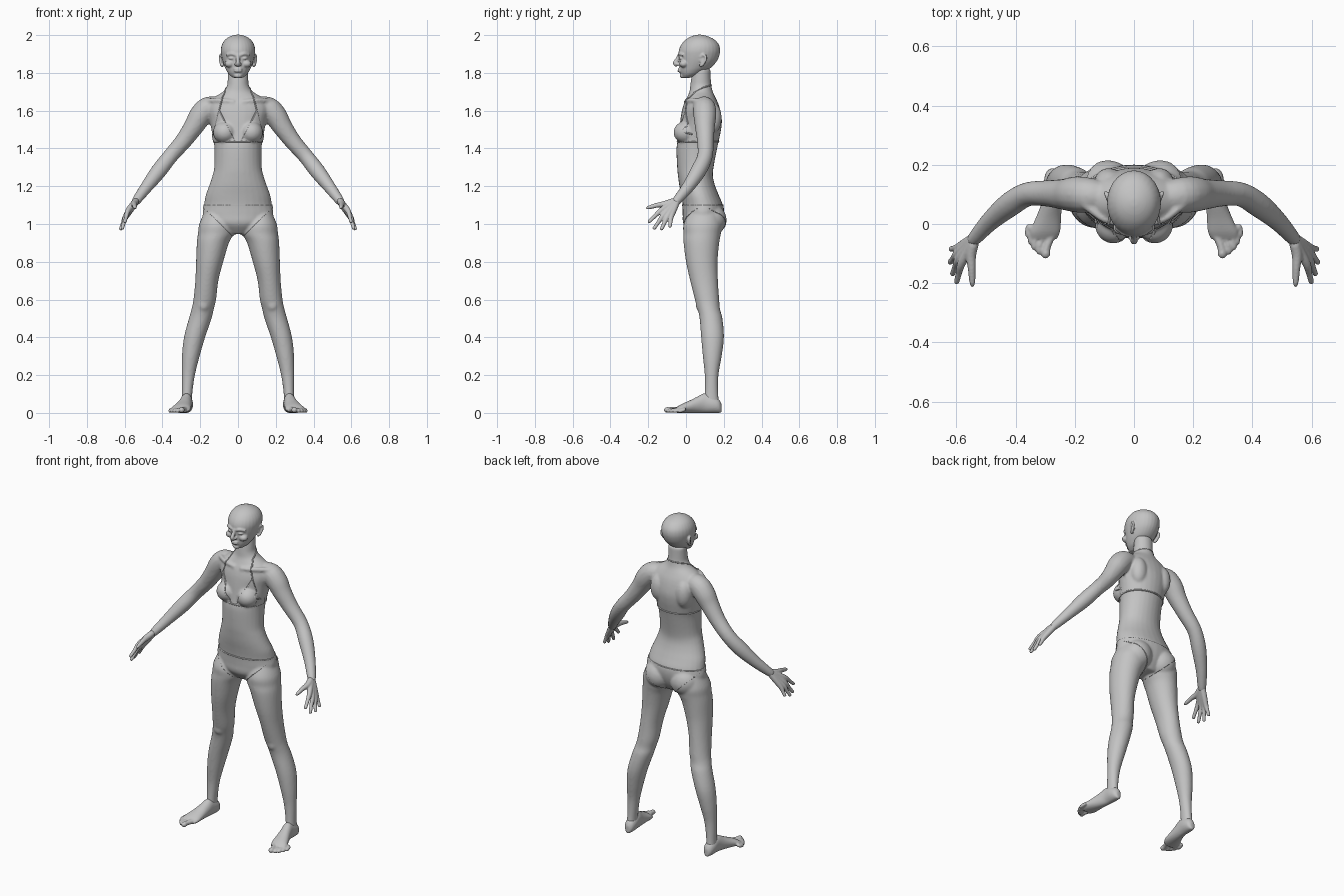
import bpy, bmesh, math
from mathutils import Vector, Matrix
from mathutils.bvhtree import BVHTree

cube = bpy.data.objects.get("Cube")
if cube:
    bpy.data.objects.remove(cube, do_unlink=True)

# One plain grey material
grey = bpy.data.materials.new("plain grey")
grey.use_nodes = True
COLOUR = (0.55, 0.55, 0.55, 1)
grey.diffuse_color = COLOUR
grey.node_tree.nodes["Principled BSDF"].inputs["Base Color"].default_value = COLOUR

X, Y, Z = Vector((1, 0, 0)), Vector((0, 1, 0)), Vector((0, 0, 1))
SIDES = (1, -1)


def refine(stations, steps=4):
    """Catmull-Rom interpolation between stations."""
    p = [Vector(s) for s in stations]
    p = [p[0]] + p + [p[-1]]
    out = []
    for a, b, c, d in zip(p, p[1:], p[2:], p[3:]):
        for i in range(steps):
            t = i / steps
            out.append(0.5 * (2 * b + (c - a) * t + (2 * a - 5 * b + 4 * c - d) * t * t
                              + (3 * b - a - 3 * c + d) * t ** 3))
    return out + [p[-1]]


def loft(bm, stations, side=1, axes=None, n=28):
    """Skin elliptical rings (x, y, z, radius, radius); rings follow the path unless axes are given."""
    pts = refine(stations)
    rings = []
    for i, s in enumerate(pts):
        if axes:
            u, v = axes
        else:
            t = pts[min(i + 1, len(pts) - 1)].to_3d() - pts[max(i - 1, 0)].to_3d()
            u = t.cross(Y if abs(t.y) < t.length * 0.9 else X).normalized()
            v = t.cross(u).normalized()
        ring = []
        for k in range(n):
            a = math.tau * k / n
            co = Vector(s[:3]) + u * s[3] * math.cos(a) + v * s[4] * math.sin(a)
            ring.append(bm.verts.new((co.x * side, co.y, co.z)))
        rings.append(ring)
    for r, q in zip(rings, rings[1:]):
        for k in range(n):
            j = (k + 1) % n
            bm.faces.new((r[k], r[j], q[j], q[k]))
    bm.faces.new(rings[0])
    bm.faces.new(rings[-1])


def tube(bm, path, side=1):
    """Round limb from (x, y, z, radius) points."""
    loft(bm, [(*p, p[3]) for p in path], side, n=16)


def upright(bm, profile):
    """Central form from (z, half width, front y, back y)."""
    loft(bm, [(0, (f + b) / 2, z, w, (b - f) / 2) for z, w, f, b in profile], axes=(X, Y))


def ball(bm, centre, radii, side=1):
    x, y, z = centre
    m = Matrix.Translation((x * side, y, z)) @ Matrix.Diagonal((*radii, 1))
    bmesh.ops.create_icosphere(bm, subdivisions=3, radius=1, matrix=m)


def finish(bm, name, voxel=None, rounds=0):
    """Make the object, fusing overlapping forms into one soft skin."""
    if voxel:
        bmesh.ops.recalc_face_normals(bm, faces=bm.faces)
    for f in bm.faces:
        f.smooth = True
    mesh = bpy.data.meshes.new(name)
    bm.to_mesh(mesh)
    bm.free()
    mesh.materials.clear()
    mesh.materials.append(grey)
    ob = bpy.data.objects.new(name, mesh)
    bpy.context.collection.objects.link(ob)
    if voxel:
        fuse = ob.modifiers.new("fuse", 'REMESH')
        fuse.mode, fuse.voxel_size, fuse.use_smooth_shade = 'VOXEL', voxel, True
        soften = ob.modifiers.new("soften", 'SMOOTH')
        soften.factor, soften.iterations = 0.5, rounds
    return ob


# Body: torso and neck
bm = bmesh.new()
upright(bm, [
    (.95, .08, .03, .15), (1, .16, -.01, .18), (1.05, .187, -.014, .195), (1.1, .18, -.017, .195),
    (1.15, .172, -.025, .175), (1.2, .154, -.035, .155), (1.25, .137, -.042, .143),
    (1.3, .126, -.047, .146), (1.4, .125, -.05, .165), (1.45, .132, -.043, .176),
    (1.5, .141, -.036, .186), (1.55, .152, -.03, .19), (1.6, .166, -.022, .182),
    (1.64, .16, -.01, .17), (1.67, .128, .005, .156), (1.7, .08, .018, .142),
    (1.73, .059, .022, .135), (1.76, .055, .026, .132), (1.82, .053, .035, .13)])
for s in SIDES:
    # Bust, shoulder blades and seat
    ball(bm, (.07, 0, 1.485), (.059, .063, .056), s)
    ball(bm, (.085, .14, 1.56), (.05, .049, .085), s)
    ball(bm, (.088, .13, 1.02), (.085, .082, .085), s)
    # Collarbone
    tube(bm, [(.02, -.002, 1.645, .012), (.1, .015, 1.655, .012), (.17, .07, 1.65, .015)], s)
    # Arm
    tube(bm, [(.09, .09, 1.62, .05), (.155, .097, 1.615, .06), (.197, .1, 1.575, .061),
              (.235, .1, 1.515, .053), (.29, .103, 1.438, .045), (.36, .1, 1.357, .041),
              (.42, .065, 1.28, .042), (.485, .01, 1.195, .033), (.535, -.045, 1.128, .025),
              (.548, -.06, 1.11, .02)], s)
    # Leg
    loft(bm, [(x, (f + b) / 2, z, w, (b - f) / 2) for z, x, w, f, b in [
        (1.07, .115, .06, .02, .17), (1, .115, .09, -.013, .19), (.95, .117, .095, -.014, .185),
        (.9, .133, .085, -.013, .176), (.8, .15, .072, 0, .167), (.7, .165, .061, .022, .169),
        (.6, .176, .06, .047, .176), (.55, .187, .059, .062, .18), (.5, .2, .06, .072, .193),
        (.4, .23, .056, .08, .201), (.3, .25, .047, .089, .189), (.2, .263, .035, .099, .172),
        (.1, .27, .028, .098, .171), (.04, .272, .028, .09, .178)]], s, (X, Y))
    ball(bm, (.183, .085, .575), (.036, .034, .045), s)
body = finish(bm, "body", .007, 6)

# Head with face
bm = bmesh.new()
upright(bm, [
    (1.774, .025, -.018, .02), (1.79, .046, -.027, .07), (1.81, .06, -.033, .105),
    (1.83, .07, -.035, .135), (1.86, .081, -.037, .162), (1.89, .088, -.039, .176),
    (1.92, .091, -.038, .181), (1.95, .085, -.025, .174), (1.977, .067, 0, .15),
    (1.994, .04, .03, .115), (2.002, .012, .06, .085)])
tube(bm, [(0, -.033, 1.9, .009), (0, -.044, 1.875, .01), (0, -.058, 1.852, .012),
          (0, -.045, 1.84, .011)])
for z in (1.82, 1.809):
    ball(bm, (0, -.034, z), (.023, .011, .006))
ball(bm, (0, -.018, 1.785), (.022, .016, .014))
for s in SIDES:
    ball(bm, (.011, -.044, 1.846), (.009, .011, .008), s)
    ball(bm, (.034, -.024, 1.877), (.017, .014, .008), s)
    ball(bm, (.045, -.012, 1.848), (.026, .024, .02), s)
    tube(bm, [(.012, -.036, 1.894, .008), (.034, -.031, 1.901, .009), (.06, -.012, 1.894, .008)], s)
    # Ear
    tube(bm, [(.079, .075, 1.838, .008), (.087, .086, 1.842, .008), (.094, .102, 1.866, .007),
              (.095, .104, 1.886, .007), (.09, .09, 1.895, .007), (.084, .077, 1.882, .007)], s)
    ball(bm, (.084, .088, 1.868), (.006, .016, .026), s)
finish(bm, "head", .0045, 3)

WRIST = Vector((.535, -.045, 1.128))
# Fingers as knuckle and tip
FINGERS = [((.583, -.135, 1.07), (.6, -.2, 1.008)), ((.593, -.12, 1.047), (.614, -.172, .972)),
           ((.597, -.1, 1.037), (.623, -.132, .968)), ((.593, -.079, 1.037), (.62, -.085, .982))]
# Toes as tip x, tip y, radius
TOES = [(.298, -.112, .015), (.32, -.1, .011), (.336, -.085, .011), (.349, -.066, .01),
        (.359, -.042, .01)]

for s, side in zip(SIDES, ("left", "right")):
    bm = bmesh.new()
    for knuckle, tip in FINGERS:
        k, t = Vector(knuckle), Vector(tip)
        tube(bm, [(*WRIST, .018), (*WRIST.lerp(k, .5), .017), (*k, .014),
                  (*k.lerp(t, .5), .0105), (*k.lerp(t, .93), .009), (*t, .004)], s)
    tube(bm, [(*WRIST, .018), (.55, -.1, 1.108, .018), (.548, -.15, 1.1, .013),
              (.546, -.195, 1.088, .01), (.545, -.212, 1.083, .004)], s)
    finish(bm, side + "_hand", .004, 2)

    bm = bmesh.new()
    loft(bm, [(x, y, h, w, h) for x, y, h, w in [
        (.27, .188, .024, .012), (.27, .174, .036, .027), (.271, .145, .044, .033),
        (.273, .1, .052, .032), (.28, .06, .043, .036), (.289, .02, .033, .043),
        (.3, -.025, .023, .051), (.306, -.05, .015, .046)]], s, (X, Z))
    for i, (x, y, r) in enumerate(TOES):
        tube(bm, [(.272 + i * .018, -.02, .02, r), (x - .004, y + .035, .017, r * .9),
                  (x, y + .008, r, r), (x, y - .004, r, r * .4)], s)
    finish(bm, side + "_foot", .005, 2)

# Swimwear sits on the finished skin
bpy.context.view_layer.update()
dg = bpy.context.evaluated_depsgraph_get()
skin = BVHTree.FromObject(body, dg)


def facing(x, z, d):
    """Point on the skin from the front (d=1) or the back (d=-1)."""
    return skin.ray_cast(Vector((x, -d, z)), Y * d)[0]


def around(angle, z):
    a = math.radians(angle)
    return skin.ray_cast(Vector((0, .08, z)), Vector((math.cos(a), math.sin(a), 0)))[0]


def cord(name, points, radius=.0045, closed=False):
    points = [p for p in points if p]
    curve = bpy.data.curves.new(name, 'CURVE')
    curve.dimensions, curve.bevel_depth, curve.bevel_resolution = '3D', radius, 2
    spline = curve.splines.new('POLY')
    spline.points.add(len(points) - 1)
    for sp, p in zip(spline.points, points):
        sp.co = (*p, 1)
    spline.use_cyclic_u = closed
    curve.materials.append(grey)
    bpy.context.collection.objects.link(bpy.data.objects.new(name, curve))


def line(a, b, s, d=1, n=14):
    return [facing(s * (a[0] + (b[0] - a[0]) * i / n), a[1] + (b[1] - a[1]) * i / n, d)
            for i in range(n + 1)]


def panel(name, rule):
    """Thin cloth lifted from the skin faces that meet the rule."""
    bm = bmesh.new()
    bm.from_object(body, dg)
    off = [f for f in bm.faces if not rule(f.calc_center_median(), f.normal)]
    bmesh.ops.delete(bm, geom=off, context='FACES')
    bm.normal_update()
    for v in bm.verts:
        v.co += v.normal * .0035
    finish(bm, name)


panel("bikini_bottom", lambda c, n: max(.935, .91 + .97 * abs(c.x)) < c.z < 1.1 and abs(c.x) < .21)
panel("bikini_cups", lambda c, n: n.y < 0 and 1.437 < c.z < 1.6
      and .02 + .53 * (c.z - 1.45) < abs(c.x) < .14 - .27 * (c.z - 1.45))
cord("chest_band", [around(a, 1.436) for a in range(0, 360, 5)], closed=True)
cord("waist_band", [around(a, 1.1) for a in range(0, 360, 5)], closed=True)
for s, side in zip(SIDES, ("left", "right")):
    cord(side + "_cup_inner_edge", line((.02, 1.44), (.1, 1.6), s))
    cord(side + "_cup_outer_edge", line((.137, 1.44), (.1, 1.6), s))
    for d, face in ((1, "front"), (-1, "back")):
        cord(f"{side}_{face}_leg_edge", line((.028, .938), (.175, 1.085), s, d), .004)
    nape = [around(90 - s * (90 - a), z) for a, z in
            ((-25, 1.7), (0, 1.718), (30, 1.728), (60, 1.733), (90, 1.735))]
    cord(side + "_neck_strap", line((.1, 1.6), (.082, 1.67), s) + nape, .004)
